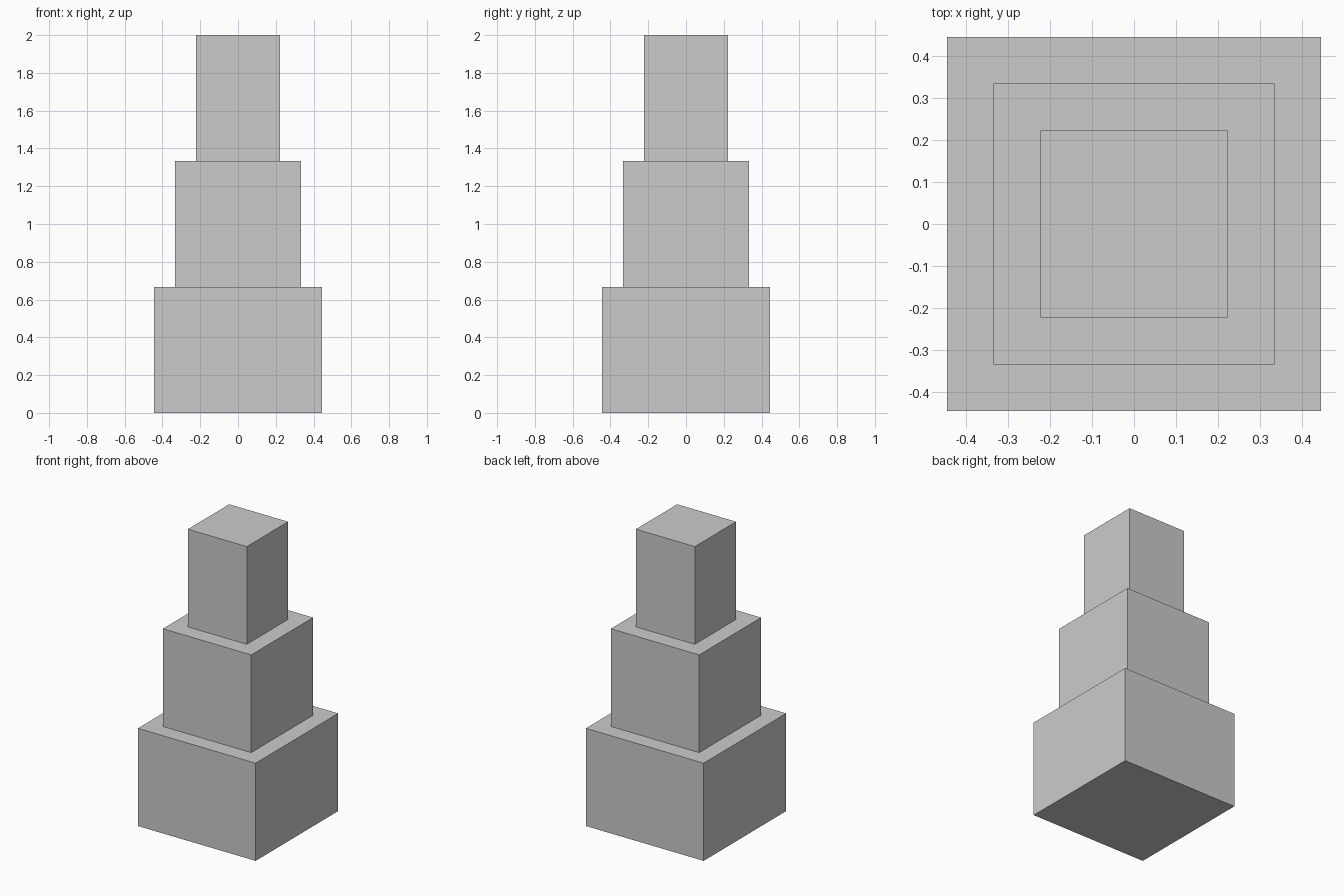
import bpy

# Remove the default cube
cube = bpy.data.objects.get("Cube")
if cube:
    bpy.data.objects.remove(cube, do_unlink=True)

# One plain grey for the whole tower
GREY = (0.6, 0.6, 0.6, 1.0)
grey = bpy.data.materials.new("plain grey")
grey.use_nodes = True
grey.diffuse_color = GREY
grey.node_tree.nodes["Principled BSDF"].inputs["Base Color"].default_value = GREY

TIER_HEIGHT = 2 / 3


def add_tier(name, level, width):
    """Square block standing on the tiers below it."""
    bpy.ops.mesh.primitive_cube_add(size=1, location=(0, 0, (level + 0.5) * TIER_HEIGHT))
    tier = bpy.context.object
    tier.name = name
    tier.scale = (width, width, TIER_HEIGHT)
    bpy.ops.object.transform_apply(location=False, rotation=False, scale=True)
    tier.data.materials.append(grey)


# Three equal-height tiers, each narrower than the one below
for level, name in enumerate(("bottom_tier", "middle_tier", "top_tier")):
    add_tier(name, level, (4 - level) * TIER_HEIGHT / 3)
